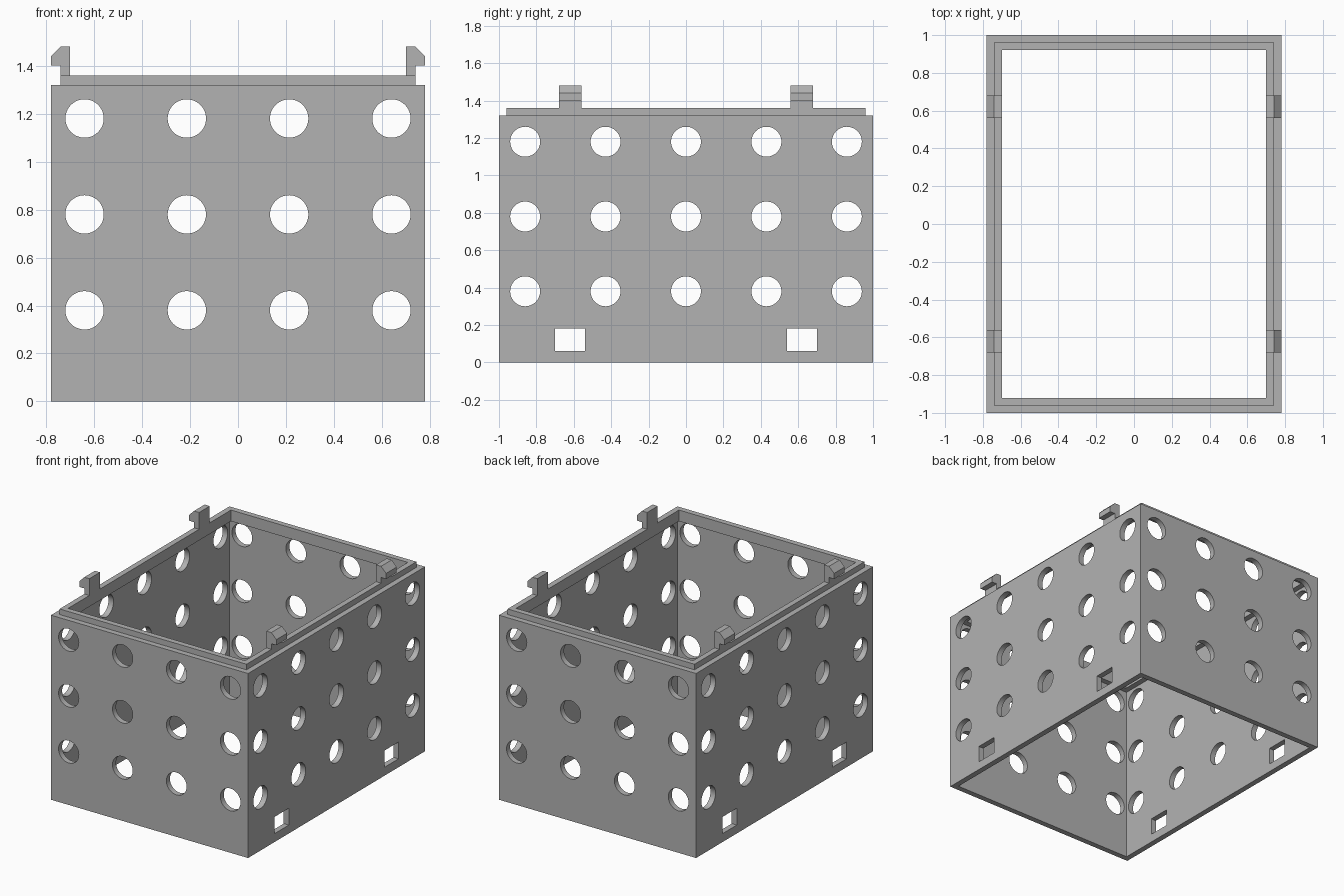
import bpy, bmesh, math
from mathutils import Matrix, Vector

cube = bpy.data.objects.get("Cube")
if cube:
    bpy.data.objects.remove(cube, do_unlink=True)

HX, HY, HZ, WALL = 0.78, 1.0, 1.32, 0.04
HOLE_R = 0.08
HOLE_ROWS = (0.38, 0.78, 1.18)
CLIP_Y, CLIP_W = 0.62, 0.12

grey = bpy.data.materials.new("plain grey")
grey.use_nodes = True
grey.diffuse_color = (0.45, 0.45, 0.45, 1)
grey.node_tree.nodes["Principled BSDF"].inputs["Base Color"].default_value = grey.diffuse_color


def make_object(name, bm):
    bmesh.ops.recalc_face_normals(bm, faces=bm.faces)
    mesh = bpy.data.meshes.new(name)
    bm.to_mesh(mesh)
    bm.free()
    mesh.materials.append(grey)
    obj = bpy.data.objects.new(name, mesh)
    bpy.context.collection.objects.link(obj)
    return obj


def rect_ring(name, hx, hy, z0, z1):
    """Rectangular tube, open at both ends, with walls WALL thick."""
    bm = bmesh.new()
    loops = []
    for inset, z in ((0, z0), (0, z1), (WALL, z1), (WALL, z0)):
        x, y = hx - inset, hy - inset
        loops.append([bm.verts.new((sx * x, sy * y, z))
                      for sx, sy in ((-1, -1), (1, -1), (1, 1), (-1, 1))])
    for a, b in zip(loops, loops[1:] + loops[:1]):
        for i in range(4):
            j = (i + 1) % 4
            bm.faces.new((a[i], a[j], b[j], b[i]))
    return make_object(name, bm)


def add_rod(bm, axis, offset, z):
    """Long cylinder running through both opposite walls."""
    turn = Vector((0, 0, 1)).rotation_difference(
        Vector((1, 0, 0)) if axis == "X" else Vector((0, 1, 0))).to_matrix().to_4x4()
    place = (0, offset, z) if axis == "X" else (offset, 0, z)
    bmesh.ops.create_cone(bm, cap_ends=True, segments=48, radius1=HOLE_R, radius2=HOLE_R,
                          depth=3, matrix=Matrix.Translation(place) @ turn)


def cut(target, bm):
    cutter = make_object("hole_cutter", bm)
    cutter.hide_render = True
    mod = target.modifiers.new("holes", "BOOLEAN")
    mod.operation, mod.solver, mod.object = "DIFFERENCE", "EXACT", cutter
    bpy.context.view_layer.objects.active = target
    bpy.ops.object.modifier_apply(modifier=mod.name)
    bpy.data.objects.remove(cutter, do_unlink=True)


# Box walls
walls = rect_ring("box_walls", HX, HY, 0, HZ)

# Round holes through front and back
bm = bmesh.new()
for z in HOLE_ROWS:
    for i in range(4):
        add_rod(bm, "Y", -0.64 + i * 1.28 / 3, z)
cut(walls, bm)

# Round holes and clip slots through the sides
bm = bmesh.new()
for z in HOLE_ROWS:
    for i in range(5):
        add_rod(bm, "X", -0.86 + i * 0.43, z)
for side in (-1, 1):
    bmesh.ops.create_cube(bm, size=1, matrix=Matrix.Translation((0, side * CLIP_Y, 0.12))
                          @ Matrix.Diagonal((3, 0.16, 0.12, 1)))
cut(walls, bm)

# Stacking lip inside the top edge
rect_ring("top_lip", HX - WALL, HY - WALL, HZ - WALL, HZ + WALL)

# Hooked clips on the side lips
profile = ((0.70, 1.36), (0.74, 1.36), (0.74, 1.40), (0.78, 1.40),
           (0.78, 1.44), (0.74, 1.48), (0.70, 1.48))
for side, side_name in ((1, "left"), (-1, "right")):
    for end, end_name in ((-1, "front"), (1, "back")):
        bm = bmesh.new()
        face = bm.faces.new([bm.verts.new((side * x, end * CLIP_Y - CLIP_W / 2, z))
                             for x, z in profile])
        new = bmesh.ops.extrude_face_region(bm, geom=[face])["geom"]
        bmesh.ops.translate(bm, vec=(0, CLIP_W, 0),
                            verts=[v for v in new if isinstance(v, bmesh.types.BMVert)])
        make_object(f"clip_{end_name}_{side_name}", bm)

# Smooth hole rims, crisp edges elsewhere
bpy.ops.object.select_all(action="DESELECT")
walls.select_set(True)
bpy.context.view_layer.objects.active = walls
bpy.ops.object.shade_smooth_by_angle(angle=math.radians(30))
